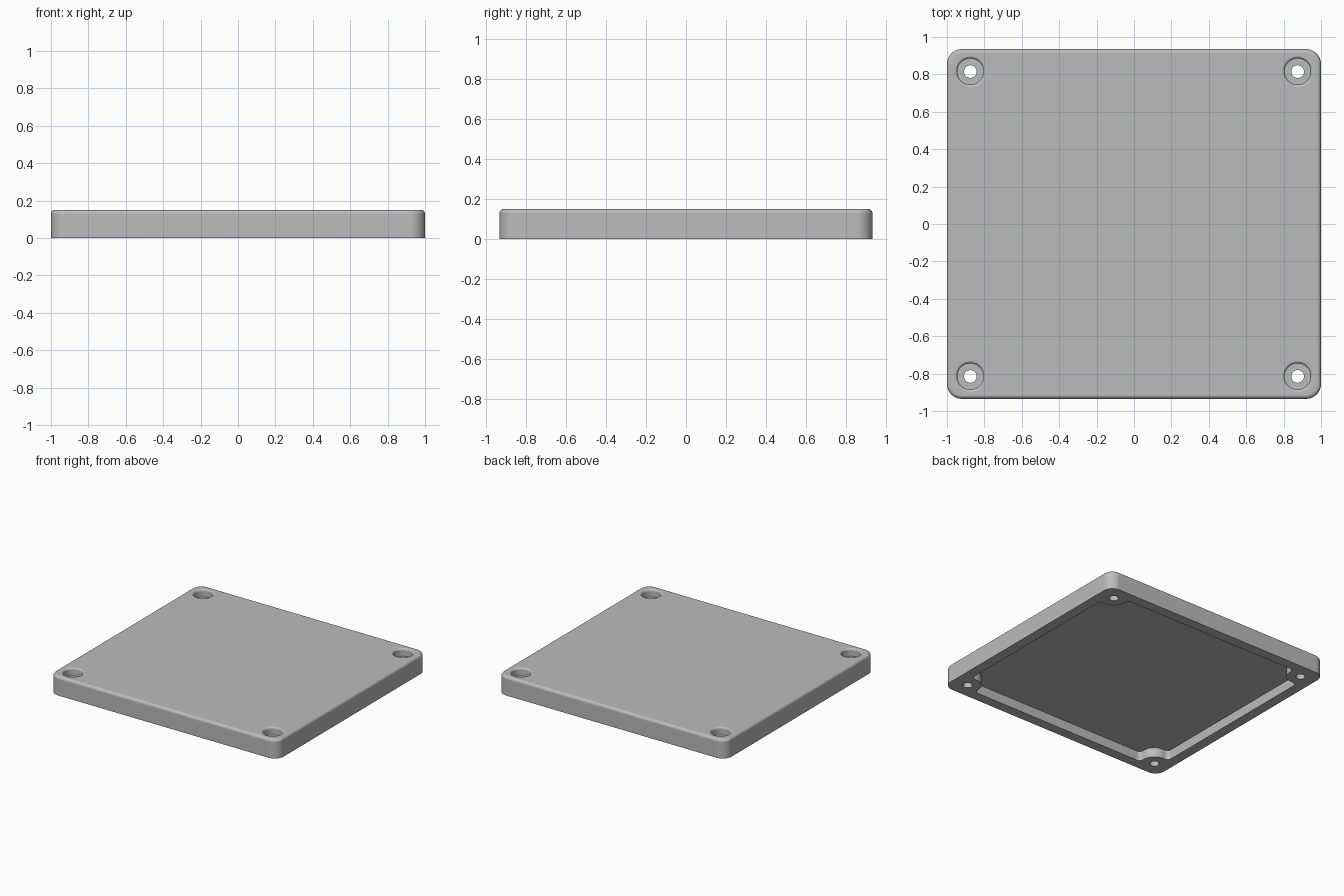
import bpy, bmesh, math
from mathutils import Vector

if "Cube" in bpy.data.objects:
    bpy.data.objects.remove(bpy.data.objects["Cube"])

HALF_X, HALF_Y, HEIGHT = 1.0, 0.935, 0.15
CORNER, ROUND = 0.08, 0.022        # plan corner radius, top edge rounding
SCREW = Vector((0.875, 0.815))     # screw hole centre in one quadrant
RIM, BOSS, FILLET = 0.08, 0.1, 0.03
POCKET = 0.075                     # depth of the hollow underside


def arc(center, radius, start, end, steps):
    return [Vector((center[0] + radius * math.cos(start + (end - start) * i / steps),
                    center[1] + radius * math.sin(start + (end - start) * i / steps)))
            for i in range(steps + 1)]


def mirror_corner(points):
    """Turn one quadrant's corner path into a closed counter-clockwise outline."""
    loop = []
    for sx, sy in ((1, 1), (-1, 1), (-1, -1), (1, -1)):
        path = [Vector((p.x * sx, p.y * sy)) for p in points]
        loop += path if sx * sy > 0 else path[::-1]
    return loop


def loft(name, rings):
    """Skin a stack of matching (outline, z) rings and cap both ends."""
    bm = bmesh.new()
    layers = [[bm.verts.new((p.x, p.y, z)) for p in outline] for outline, z in rings]
    n = len(layers[0])
    for low, high in zip(layers, layers[1:]):
        for i in range(n):
            j = (i + 1) % n
            bm.faces.new((low[i], low[j], high[j], high[i]))
    bm.faces.new(layers[0][::-1])
    bm.faces.new(layers[-1])
    mesh = bpy.data.meshes.new(name)
    bm.to_mesh(mesh)
    bm.free()
    obj = bpy.data.objects.new(name, mesh)
    bpy.context.collection.objects.link(obj)
    return obj


def rounded_outline(inset):
    center = (HALF_X - CORNER, HALF_Y - CORNER)
    return mirror_corner(arc(center, CORNER - inset, 0, math.pi / 2, 10))


def pocket_outline():
    """Rectangle whose corners curve inward around the screw bosses."""
    edge = Vector((HALF_X - RIM, HALF_Y - RIM))
    reach = BOSS + FILLET
    x, y = edge.x - FILLET, edge.y - FILLET
    c1 = Vector((x, SCREW.y - math.sqrt(reach ** 2 - (x - SCREW.x) ** 2)))
    c2 = Vector((SCREW.x - math.sqrt(reach ** 2 - (y - SCREW.y) ** 2), y))
    to1, to2 = c1 - SCREW, c2 - SCREW
    a1 = math.atan2(to1.y, to1.x) % math.tau
    a2 = math.atan2(to2.y, to2.x) % math.tau
    return mirror_corner(arc(c1, FILLET, 0, a1 - math.pi, 8)
                         + arc(SCREW, BOSS, a1, a2, 14)[1:-1]
                         + arc(c2, FILLET, a2 - math.pi, math.pi / 2, 8))


# Lid body with rounded top edge
rings = [(rounded_outline(0), 0)]
for i in range(7):
    a = math.pi / 2 * i / 6
    rings.append((rounded_outline(ROUND * (1 - math.cos(a))),
                  HEIGHT - ROUND + ROUND * math.sin(a)))
lid = loft("lid", rings)

# Hollow underside
outline = pocket_outline()
cutters = [loft("pocket_cutter", [(outline, -0.1), (outline, POCKET)])]

# Counterbored screw holes with softened mouths
BORE, HOLE, SEAT, SOFT = 0.07, 0.034, 0.09, 0.015
profile = [(HOLE, -0.1), (HOLE, SEAT), (BORE, SEAT)]
for i in range(6):
    a = math.pi / 2 * i / 5
    profile.append((BORE + SOFT * (1 - math.cos(a)), HEIGHT - SOFT + SOFT * math.sin(a)))
profile.append((BORE + SOFT, HEIGHT + 0.1))
for sx in (-1, 1):
    for sy in (-1, 1):
        center = (SCREW.x * sx, SCREW.y * sy)
        cutters.append(loft("screw_cutter", [
            (arc(center, r, 0, math.tau, 40)[:-1], z) for r, z in profile]))

bpy.ops.object.select_all(action="DESELECT")
bpy.context.view_layer.objects.active = lid
lid.select_set(True)
for cutter in cutters:
    cutter.hide_render = True
    cut = lid.modifiers.new("cut", "BOOLEAN")
    cut.operation, cut.solver, cut.object = "DIFFERENCE", "EXACT", cutter
    bpy.ops.object.modifier_apply(modifier=cut.name)
    bpy.data.objects.remove(cutter)

# Smooth curves, crisp edges, flat large faces
bpy.ops.object.shade_smooth_by_angle(angle=math.radians(35))
weighted = lid.modifiers.new("flat_faces", "WEIGHTED_NORMAL")
weighted.keep_sharp = True

# Plain grey plastic
grey = bpy.data.materials.new("light_grey")
grey.use_nodes = True
colour = (0.5, 0.5, 0.5, 1)
grey.diffuse_color = colour
grey.node_tree.nodes["Principled BSDF"].inputs["Base Color"].default_value = colour
lid.data.materials.clear()
lid.data.materials.append(grey)
